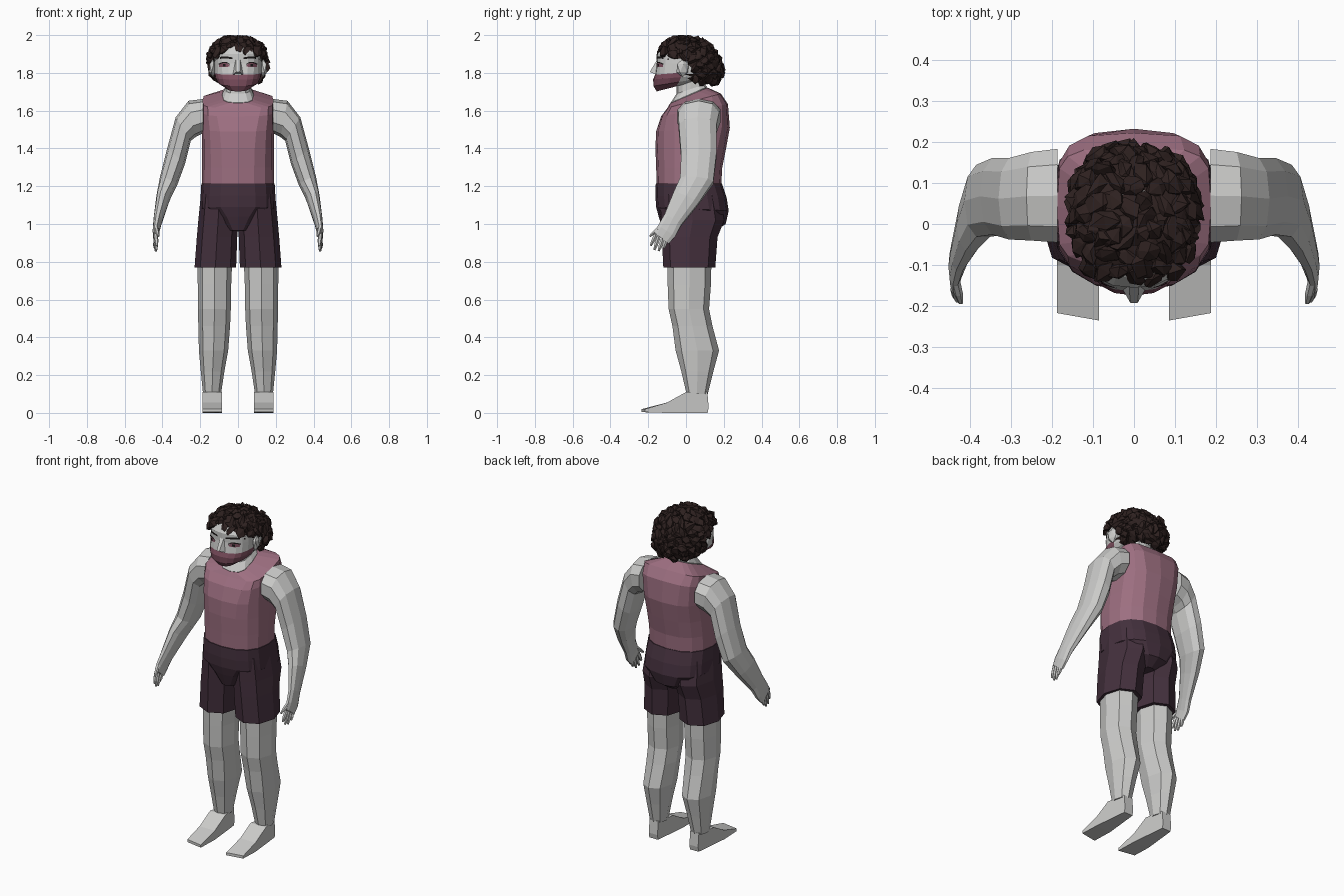
import bpy, bmesh, math, random
from mathutils import Vector, Matrix
from mathutils.bvhtree import BVHTree

if "Cube" in bpy.data.objects:
    bpy.data.objects.remove(bpy.data.objects["Cube"])

random.seed(4)


def material(name, r, g, b):
    m = bpy.data.materials.new(name)
    m.diffuse_color = (r, g, b, 1)
    m.use_nodes = True
    m.node_tree.nodes["Principled BSDF"].inputs["Base Color"].default_value = m.diffuse_color
    return m


SKIN = material("pale grey skin", 0.60, 0.60, 0.59)
SHIRT = material("dusty pink cloth", 0.34, 0.16, 0.22)
SHORTS = material("dark plum cloth", 0.058, 0.030, 0.047)
HAIR = material("dark brown hair", 0.027, 0.015, 0.014)
BEARD = material("mauve lower face", 0.20, 0.075, 0.11)
BLACK = material("black brow", 0.010, 0.008, 0.008)


def finish(name, bm, mats, mirror=False):
    bmesh.ops.recalc_face_normals(bm, faces=bm.faces)
    me = bpy.data.meshes.new(name)
    bm.to_mesh(me)
    bm.free()
    for m in mats:
        me.materials.append(m)
    ob = bpy.data.objects.new(name, me)
    bpy.context.collection.objects.link(ob)
    if mirror:
        ob.modifiers.new("mirror", "MIRROR").use_mirror_merge = False
    return ob


def sup(v, e):
    return math.copysign(abs(v) ** (2 / e), v)


def ring(centre, a, b, n, e):
    """Superellipse around centre with half axes a and b."""
    out = []
    for i in range(n):
        t = 2 * math.pi * i / n
        out.append(Vector(centre) + Vector(a) * sup(math.cos(t), e) + Vector(b) * sup(math.sin(t), e))
    return out


def level(zf, zb, x0, x1, yf, yb, n, e):
    """Ring seen from above, tilted from height zf in front to zb at the back."""
    return ring(((x0 + x1) / 2, (yf + yb) / 2, (zf + zb) / 2), ((x1 - x0) / 2, 0, 0),
                (0, (yb - yf) / 2, (zb - zf) / 2), n, e)


def loft(rings, bm=None):
    bm = bm or bmesh.new()
    vs = [[bm.verts.new(p) for p in r] for r in rings]
    n = len(vs[0])
    for lo, hi in zip(vs, vs[1:]):
        for i in range(n):
            j = (i + 1) % n
            bm.faces.new((lo[i], lo[j], hi[j], hi[i]))
    bm.faces.new(vs[0][::-1])
    bm.faces.new(vs[-1])
    return bm


def body(rows, n=16):
    """Rows: front z, back z, half width, front y, back y, squareness."""
    return loft([level(zf, zb, -hx, hx, yf, yb, n, e) for zf, zb, hx, yf, yb, e in rows])


def limb(rows, e, n):
    """Rows: z, inner x, outer x, front y, back y."""
    return loft([level(z, z, x0, x1, yf, yb, n, e) for z, x0, x1, yf, yb in rows])


# shirt
finish("shirt", body([
    (1.20, 1.20, .190, -.155, .186, 2.4), (1.30, 1.30, .191, -.158, .192, 2.4),
    (1.40, 1.40, .191, -.162, .212, 2.5), (1.49, 1.51, .191, -.158, .232, 2.8),
    (1.57, 1.635, .191, -.132, .222, 3.6), (1.615, 1.69, .188, -.098, .185, 4.5),
    (1.638, 1.722, .088, -.085, .115, 3)]), [SHIRT])

# neck
finish("neck", body([
    (1.60, 1.66, .07, -.06, .09, 3), (1.642, 1.726, .084, -.081, .111, 3),
    (1.69, 1.74, .07, -.05, .10, 2.5), (1.80, 1.80, .07, -.05, .10, 2.5)], 12), [SKIN])

# shorts: seat with the pointed front, then the two legs
finish("shorts_seat", body([
    (1.215, 1.215, .194, -.160, .190, 2.5), (1.15, 1.14, .198, -.162, .215, 2.5),
    (1.09, 1.07, .20, -.158, .226, 2.5), (1.04, 1.0, .13, -.145, .210, 2.5),
    (.965, .96, .05, -.12, .15, 3)]), [SHORTS])
finish("shorts_legs", limb([
    (1.16, .0, .196, -.135, .18), (1.02, .0, .21, -.133, .203), (.93, .004, .218, -.128, .167),
    (.77, .010, .23, -.12, .155)], 2.15, 8), [SHORTS], True)

# legs
finish("legs", limb([
    (.82, .03, .215, -.10, .135), (.68, .036, .213, -.097, .132), (.55, .038, .212, -.092, .122),
    (.46, .042, .21, -.072, .14), (.33, .052, .207, -.055, .175), (.22, .072, .197, -.025, .145),
    (.10, .09, .185, .003, .115)], 2.15, 8), [SKIN], True)

# feet: side profile extruded across, toes slanted and heel narrowed
bm = bmesh.new()
profile = [(.115, 0), (.12, .03), (.113, .11), (.0, .11), (-.10, .055), (-.235, .02), (-.235, .004), (-.1, 0)]
sides = [[bm.verts.new((x + (heel if y > .05 else 0), y + (s if y < -.2 else 0), z)) for y, z in profile]
         for x, s, heel in ((.085, 0, .022), (.187, .018, -.022))]
for i in range(len(profile)):
    j = (i + 1) % len(profile)
    bm.faces.new((sides[0][i], sides[0][j], sides[1][j], sides[1][i]))
bm.faces.new(sides[0])
bm.faces.new(sides[1])
finish("feet", bm, [SKIN], True)

# arms: outer (x, z), inner (x, z), front y, back y, drop of the back edge
rows = [(.186, 1.662, .186, 1.48, -.05, .188, 0), (.262, 1.652, .225, 1.46, -.045, .18, 0),
        (.33, 1.565, .25, 1.44, -.042, .165, 0), (.375, 1.40, .28, 1.32, -.03, .165, 0),
        (.413, 1.25, .322, 1.205, -.035, .148, .01), (.432, 1.15, .362, 1.125, -.068, .07, .03),
        (.447, 1.03, .403, 1.01, -.115, -.025, .03), (.452, .965, .418, .96, -.15, -.055, .03),
        (.449, .925, .423, .925, -.168, -.09, .03)]
bm = loft([ring(((ox + ix) / 2, (yf + yb) / 2, (oz + iz) / 2), ((ox - ix) / 2, 0, (oz - iz) / 2),
                (0, (yb - yf) / 2, -d), 10, 2.35) for ox, oz, ix, iz, yf, yb, d in rows])
# thumb and fingers: start y, z and tip x, y, z
for y0, z0, x1, y1, z1 in [(-.135, .985, .422, -.192, .935), (-.158, .945, .43, -.187, .885),
                           (-.143, .935, .433, -.168, .862), (-.123, .92, .435, -.145, .856),
                           (-.107, .91, .44, -.12, .872)]:
    a, b = Vector((.436, y0, z0)), Vector((x1, y1, z1))
    side = (b - a).cross(Vector((1, 0, 0))).normalized()
    loft([ring(a.lerp(b, t), (w, 0, 0), side * w, 6, 2) for t, w in ((0, .012), (.6, .011), (1, .006))], bm)
finish("arms", bm, [SKIN], True)

# head, with the lower face coloured by height and direction
bm = body([
    (1.702, 1.755, .065, -.155, .05, 2.5), (1.73, 1.775, .108, -.172, .10, 2.5),
    (1.765, 1.79, .122, -.174, .12, 2.5), (1.79, 1.815, .125, -.164, .13, 2.6),
    (1.85, 1.85, .125, -.155, .13, 2.7), (1.90, 1.90, .122, -.155, .13, 2.7),
    (1.94, 1.94, .105, -.13, .11, 2.5), (1.965, 1.965, .06, -.08, .08, 2.5)], 20)
for f in bm.faces:
    c = f.calc_center_median()
    f.material_index = int(c.z < 1.80 and c.y < -.03)
tree = BVHTree.FromBMesh(bm)
finish("head", bm, [SKIN, BEARD])


# eyes and brows: thin strips laid on the face, from x, z, height rows
def strip(name, rows, mat, lift):
    bm = bmesh.new()
    pairs = []
    for x, z, h in rows:
        pair = []
        for dz in (-h / 2, h / 2):
            hit = tree.ray_cast(Vector((x, -1, z + dz)), Vector((0, 1, 0)))[0]
            pair.append(bm.verts.new(hit - Vector((0, lift, 0))))
        pairs.append(pair)
    for p, q in zip(pairs, pairs[1:]):
        bm.faces.new((p[0], q[0], q[1], p[1]))
    finish(name, bm, [mat], True)


strip("eyes", [(.045, 1.838, .008), (.06, 1.841, .02), (.08, 1.841, .022), (.10, 1.838, .012)], BEARD, .004)
strip("upper_lids", [(.042, 1.845, .004), (.06, 1.854, .006), (.08, 1.855, .007), (.104, 1.846, .006)], BLACK, .006)
strip("pupils", [(.066, 1.841, .014), (.08, 1.841, .014)], BLACK, .006)
strip("brows", [(.028, 1.877, .009), (.06, 1.882, .011), (.085, 1.882, .011), (.114, 1.872, .007)], BLACK, .005)

# nose
bm = bmesh.new()
v = [bm.verts.new(p) for p in ((-.012, -.15, 1.875), (.012, -.15, 1.875), (.03, -.155, 1.79),
                               (-.03, -.155, 1.79), (-.009, -.192, 1.805), (.009, -.192, 1.805))]
for f in ((0, 1, 5, 4), (1, 2, 5), (0, 4, 3), (3, 4, 5, 2), (0, 3, 2, 1)):
    bm.faces.new([v[i] for i in f])
finish("nose", bm, [SKIN])

# ears
bm = bmesh.new()
bmesh.ops.create_icosphere(bm, subdivisions=1, radius=1, matrix=Matrix.Translation((.134, -.018, 1.825))
                           @ Matrix.Rotation(.35, 4, 'Z') @ Matrix.Diagonal((.018, .038, .048, 1)))
finish("ears", bm, [SKIN], True)


# hair: a rough cap with many angular tufts, leaning back towards the nape
def scalp(d):
    r = 1 / sum(abs(c) ** 2.5 for c in d) ** (1 / 2.5)
    p = Vector((0, .016, 1.86)) + Vector((d.x * .148, d.y * (.152 if d.y > 0 else .168), d.z * .12)) * r
    p.y -= (p.z - 1.87) * (.35 if p.y > 0 else 0)
    return p


def hairy(p):
    if p.y < -.06:
        return p.z > 1.918 - .45 * max(0, abs(p.x) - .08)
    return p.z > (1.875 if p.y < .02 else 1.752)


bm = bmesh.new()
bmesh.ops.create_icosphere(bm, subdivisions=4, radius=1)
for vert in bm.verts:
    vert.co = scalp(vert.co.normalized())
bmesh.ops.delete(bm, geom=[f for f in bm.faces if not hairy(f.calc_center_median())], context='FACES')

count = 170
for i in range(count):
    z = 1 - 2 * (i + .5) / count
    t = i * 2.39996
    d = Vector((math.sqrt(1 - z * z) * math.cos(t), math.sqrt(1 - z * z) * math.sin(t), z))
    p = scalp(d)
    if not hairy(p):
        continue
    turn = d.to_track_quat('Z', 'Y').to_matrix().to_4x4() @ Matrix.Rotation(random.uniform(0, 6.3), 4, 'Z')
    size = Matrix.Diagonal((random.uniform(.028, .044), random.uniform(.018, .03), random.uniform(.014, .026), 1))
    tuft = bmesh.ops.create_icosphere(bm, subdivisions=1, radius=1, matrix=Matrix.Translation(p) @ turn @ size)
    for vert in tuft["verts"]:
        vert.co += Vector([random.uniform(-.008, .008) for _ in range(3)])
for vert in bm.verts:
    vert.co.z = min(vert.co.z, 2.0)
finish("hair", bm, [HAIR])
